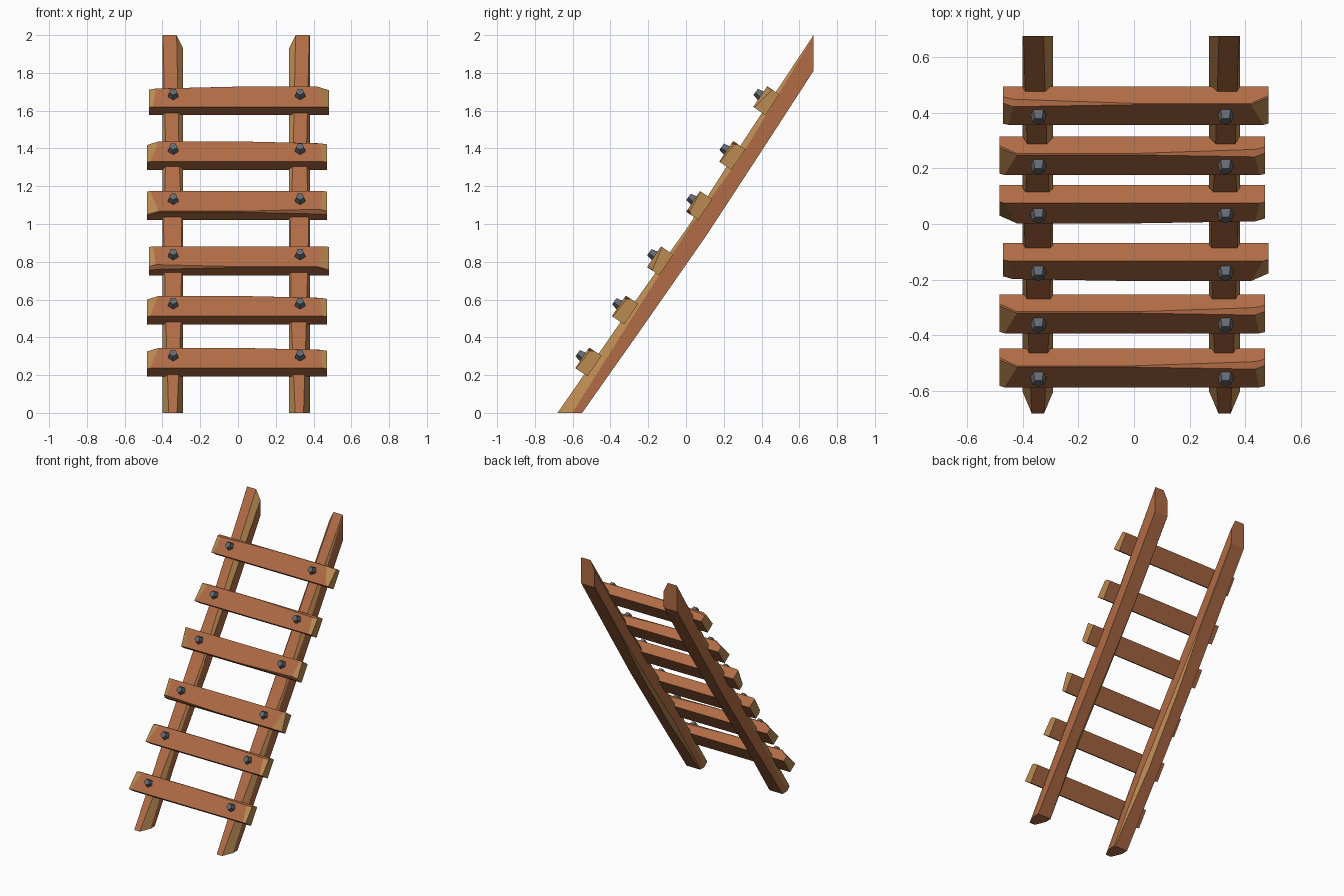
import bpy, bmesh
from math import pi
from mathutils import Vector, Matrix

if "Cube" in bpy.data.objects:
    bpy.data.objects.remove(bpy.data.objects["Cube"])


def material(name, rgb):
    m = bpy.data.materials.new(name)
    m.diffuse_color = (*rgb, 1)
    m.use_nodes = True
    m.node_tree.nodes["Principled BSDF"].inputs["Base Color"].default_value = m.diffuse_color
    return m


WOOD = material("wood", (0.44, 0.15, 0.06))
WORN = material("worn_wood", (0.50, 0.26, 0.085))
IRON = material("dark_iron", (0.13, 0.14, 0.16))

SLOPE = Vector((0, 0.561, 0.828))     # up along the ladder
OUT = Vector((0, -0.828, 0.561))      # out of the ladder's front


def finish(name, bm, mats):
    bmesh.ops.recalc_face_normals(bm, faces=bm.faces)
    me = bpy.data.meshes.new(name)
    bm.to_mesh(me)
    bm.free()
    for m in mats:
        me.materials.append(m)
    ob = bpy.data.objects.new(name, me)
    bpy.context.collection.objects.link(ob)
    return ob


def loft(name, rings, is_worn, cap_worn):
    """Skin a row of equal-sized rings; is_worn(segment, strip) picks the pale wood."""
    bm = bmesh.new()
    vs = [[bm.verts.new(p) for p in r] for r in rings]
    n = len(vs[0])
    for s in range(len(vs) - 1):
        for k in range(n):
            j = (k + 1) % n
            f = bm.faces.new((vs[s][k], vs[s][j], vs[s + 1][j], vs[s + 1][k]))
            f.material_index = int(is_worn(s, k))
    for r in (vs[0], vs[-1]):
        bm.faces.new(r).material_index = int(cap_worn)
    return finish(name, bm, (WOOD, WORN))


# Side rails: front point, back point, outer/inner front chamfer (width, depth share), back chamfer
STATIONS = [
    ((-0.68, 0.00), (-0.55, 0.00), (0.033, 0.60), (0.033, 0.60), 0.004),
    ((-0.34, 0.49), (-0.226, 0.46), (0.018, 0.35), (0.012, 0.20), 0.028),
    ((0.010, 0.985), (0.105, 0.935), (0.006, 0.08), (0.008, 0.10), 0.018),
    ((0.255, 1.365), (0.37, 1.34), (0.018, 0.32), (0.022, 0.25), 0.003),
    ((0.675, 2.00), (0.675, 1.81), (0.003, 0.03), (0.035, 0.37), 0.003),
]
HALF = 0.055


def rail(name, side):
    rings = []
    for front, back, (ow, od), (iw, idp), bc in STATIONS:
        f, b = Vector((0, *front)), Vector((0, *back))

        def pt(x, t):
            p = f.lerp(b, t)
            p.x = side * (0.335 + x) - 0.01
            return p
        rings.append([pt(HALF, 1), pt(HALF, od), pt(HALF - ow, 0),
                      pt(-HALF + iw, 0), pt(-HALF, idp),
                      pt(-HALF, 1 - bc * 8), pt(-HALF + bc, 1)])
    loft(name, rings, lambda s, k: k in (1, 3, 5), False)


rail("left_rail", -1)
rail("right_rail", 1)

# Rungs: hand-hewn boards with cut corners at the ends
W, T = 0.066, 0.039


def rung(name, y, z, fx, fd):
    c = Vector((0, y, z))

    def ring(xs, bevel, front_top=T, front_low=T):
        x_back, x_top, x_low = xs
        prof = [(x_back, -W, -T), (x_back, W, -T),
                (x_back if front_top < T else x_top, W, front_top - bevel),
                (x_top, W - bevel * 0.7, front_top), (x_low, -W, front_low)]
        return [c + Vector((fx * x, 0, 0)) + SLOPE * d * fd + OUT * n for x, d, n in prof]

    rings = [
        ring((-0.482,) * 3, 0.006, T - 0.032, T - 0.006),
        ring((-0.45, -0.42, -0.465), 0.004),
        ring((0, 0, 0), 0.004),
        ring((0.44, 0.435, 0.45), 0.022),
        ring((0.470,) * 3, 0.018, T - 0.014, T - 0.005),
    ]
    loft(name, rings, lambda s, k: s in (0, 3) and k == 3, True)


# Bolts: five-sided tapered heads
def bolt(name, x, y, z):
    bm = bmesh.new()
    rot = Matrix((Vector((1, 0, 0)), SLOPE, OUT)).transposed().to_4x4()
    pos = Vector((x, y, z)) + OUT * (T + 0.010)
    bmesh.ops.create_cone(bm, cap_ends=True, segments=5, radius1=0.031, radius2=0.022,
                          depth=0.036,
                          matrix=Matrix.Translation(pos) @ rot @ Matrix.Rotation(pi / 5, 4, 'Z'))
    finish(name, bm, (IRON,))


RUNGS = [(-0.517, 0.270, 1, 1), (-0.323, 0.545, 1, 1), (-0.137, 0.805, -1, -1),
         (0.070, 1.098, 1, -1), (0.245, 1.363, 1, 1), (0.425, 1.653, -1, 1)]
for i, (y, z, fx, fd) in enumerate(RUNGS, 1):
    rung(f"rung_{i}", y, z, fx, fd)
    bolt(f"left_bolt_{i}", -0.343, y, z + 0.01)
    bolt(f"right_bolt_{i}", 0.329, y, z + 0.01)
